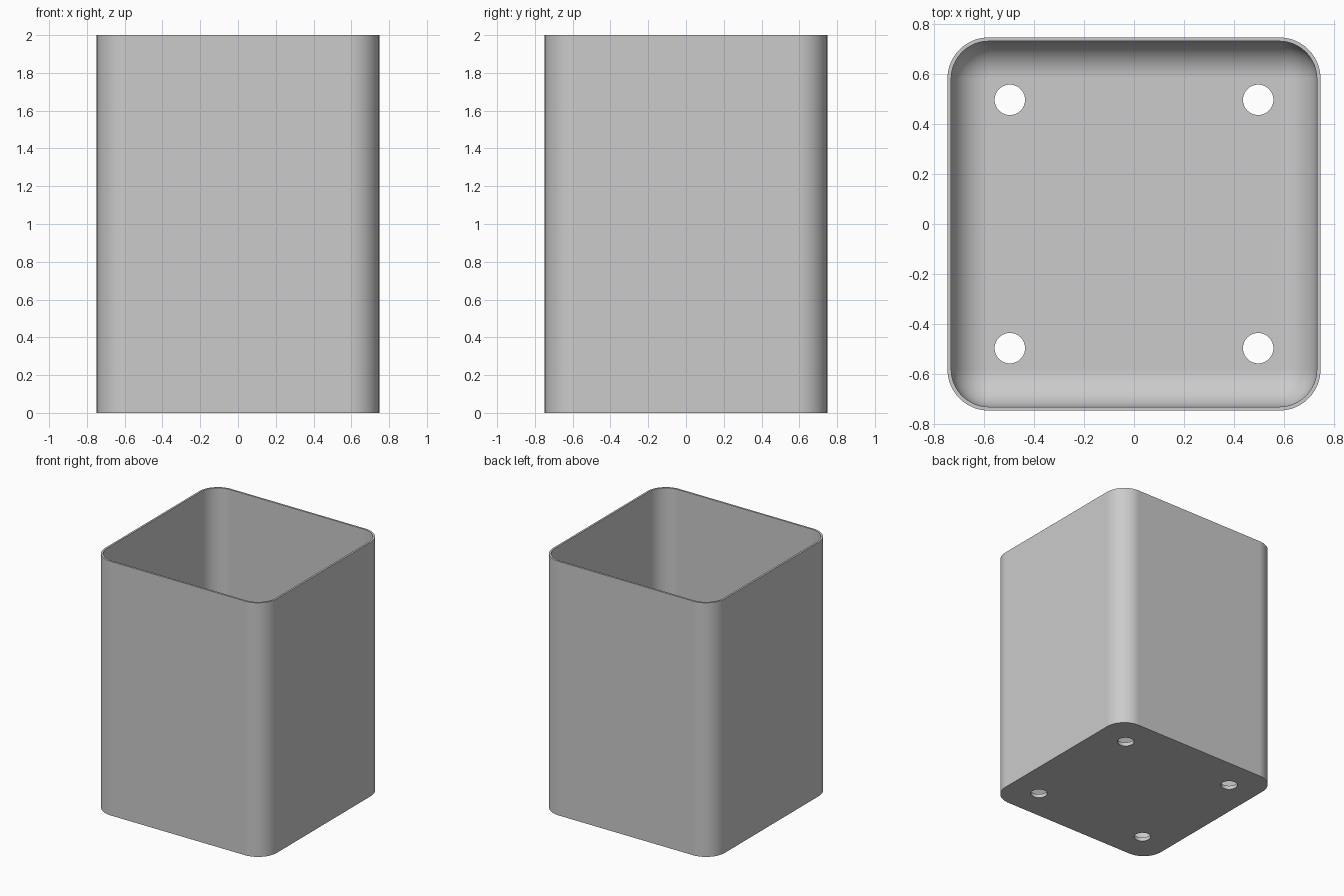
import bpy, bmesh, math

cube = bpy.data.objects.get("Cube")
if cube:
    bpy.data.objects.remove(cube, do_unlink=True)

HALF, HEIGHT = 0.748, 2.0      # outer half width and height
WALL, FLOOR = 0.015, 0.03      # wall and floor thickness
FILLET = 0.15                  # inner corner radius
CORE = HALF - WALL - FILLET    # corner arc centres
HOLE_POS, HOLE_R = 0.498, 0.061
STEPS = 16

grey = bpy.data.materials.new("plain_grey")
grey.use_nodes = True
grey.diffuse_color = (0.6, 0.6, 0.6, 1)
grey.node_tree.nodes["Principled BSDF"].inputs["Base Color"].default_value = (0.6, 0.6, 0.6, 1)


def rounded_ring(bm, radius, z):
    """Ring of vertices around a rounded square."""
    ring = []
    for i, (sx, sy) in enumerate(((1, 1), (-1, 1), (-1, -1), (1, -1))):
        for k in range(STEPS + 1):
            a = math.pi / 2 * (i + k / STEPS)
            ring.append(bm.verts.new((sx * CORE + radius * math.cos(a),
                                      sy * CORE + radius * math.sin(a), z)))
    return ring


# Container: outer wall, rim, inner wall, then a rounded inner floor edge
profile = [(FILLET + WALL, 0), (FILLET + WALL, HEIGHT), (FILLET, HEIGHT)]
for k in range(STEPS + 1):
    a = math.pi / 2 * k / STEPS
    profile.append((FILLET * math.cos(a), FLOOR + FILLET * (1 - math.sin(a))))

bm = bmesh.new()
rings = [rounded_ring(bm, r, z) for r, z in profile]
for low, high in zip(rings, rings[1:]):
    n = len(low)
    for i in range(n):
        j = (i + 1) % n
        bm.faces.new((low[i], low[j], high[j], high[i]))
bm.faces.new(rings[0][::-1])
bm.faces.new(rings[-1])
bmesh.ops.remove_doubles(bm, verts=bm.verts, dist=0.0001)
bmesh.ops.recalc_face_normals(bm, faces=bm.faces)
mesh = bpy.data.meshes.new("container")
bm.to_mesh(mesh)
bm.free()
mesh.materials.append(grey)
container = bpy.data.objects.new("container", mesh)
bpy.context.collection.objects.link(container)

# Four drain holes through the floor
for sx in (-1, 1):
    for sy in (-1, 1):
        bpy.ops.mesh.primitive_cylinder_add(vertices=48, radius=HOLE_R, depth=0.2,
                                            location=(sx * HOLE_POS, sy * HOLE_POS, 0))
        cutter = bpy.context.object
        cutter.name = "hole_cutter"
        cutter.hide_render = True
        cutter.data.materials.append(grey)
        bpy.ops.object.select_all(action='DESELECT')
        container.select_set(True)
        bpy.context.view_layer.objects.active = container
        cut = container.modifiers.new("drain_hole", 'BOOLEAN')
        cut.operation = 'DIFFERENCE'
        cut.solver = 'EXACT'
        cut.object = cutter
        bpy.ops.object.modifier_apply(modifier=cut.name)
        bpy.data.objects.remove(cutter, do_unlink=True)

# Smooth corners with clean flat walls
bpy.ops.object.shade_smooth_by_angle(angle=math.radians(35))
weighted = container.modifiers.new("clean_flats", 'WEIGHTED_NORMAL')
weighted.keep_sharp = True
